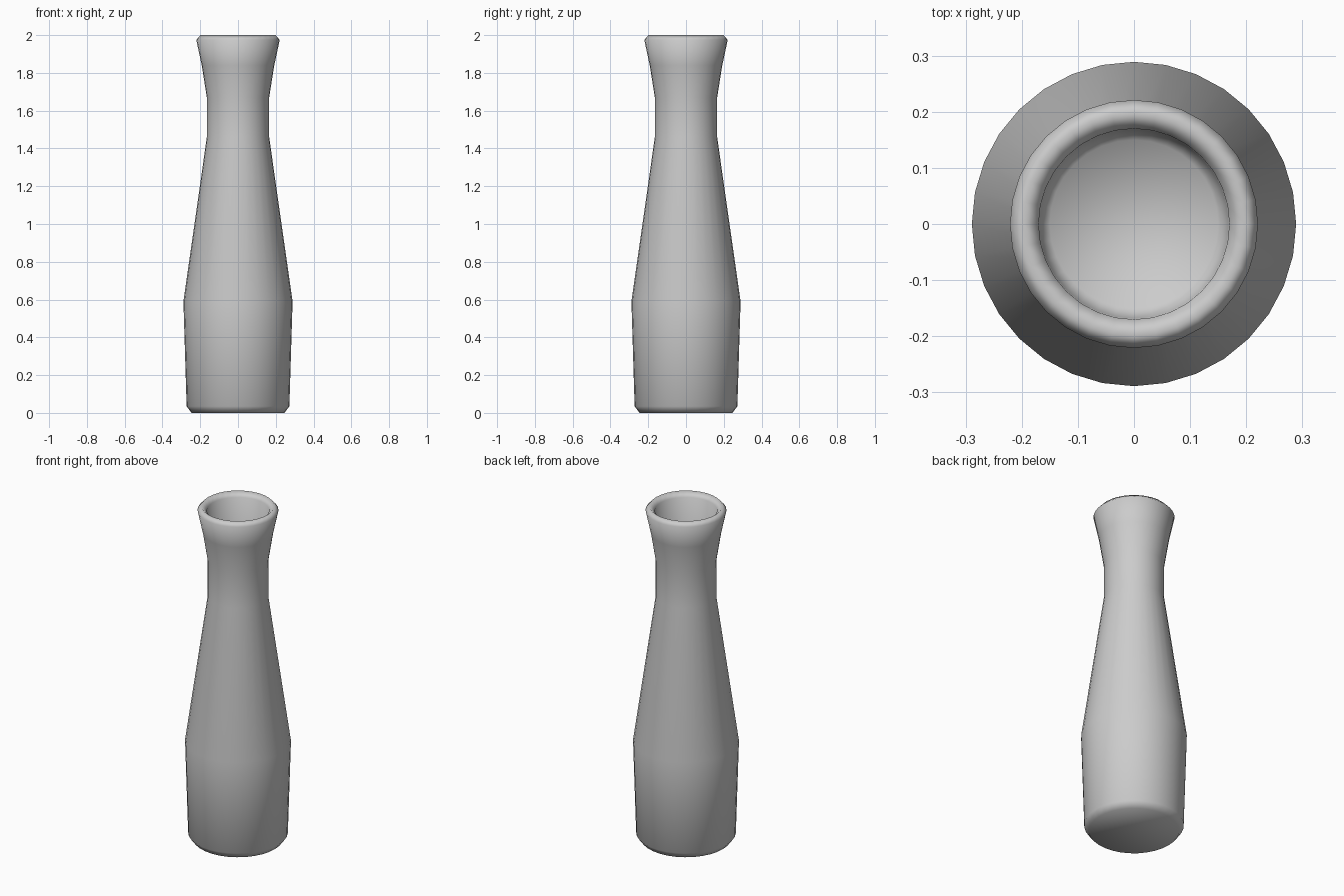
import bpy, bmesh, math

if "Cube" in bpy.data.objects:
    bpy.data.objects.remove(bpy.data.objects["Cube"])

SEGMENTS = 32

# Profile (radius, height): base, body, neck, flared lip, shallow recess
profile = [
    (0.246, 0.0), (0.272, 0.035),
    (0.289, 0.59),
    (0.165, 1.46), (0.165, 1.67),
    (0.192, 1.84), (0.221, 1.975),
    (0.198, 2.0), (0.17, 1.972),
    (0.168, 1.83), (0.15, 1.80),
]

# Revolve the profile into rings
bm = bmesh.new()
rings = []
for r, z in profile:
    rings.append([bm.verts.new((r * math.cos(2 * math.pi * i / SEGMENTS),
                                r * math.sin(2 * math.pi * i / SEGMENTS), z))
                  for i in range(SEGMENTS)])

# Walls between neighbouring rings
for low, high in zip(rings, rings[1:]):
    for i in range(SEGMENTS):
        j = (i + 1) % SEGMENTS
        bm.faces.new((low[i], low[j], high[j], high[i]))

# Base and recess floor
bm.faces.new(list(reversed(rings[0])))
bm.faces.new(rings[-1])
bmesh.ops.recalc_face_normals(bm, faces=bm.faces)

for f in bm.faces:
    f.smooth = True

mesh = bpy.data.meshes.new("bottle")
bm.to_mesh(mesh)
bm.free()
bottle = bpy.data.objects.new("bottle", mesh)
bpy.context.collection.objects.link(bottle)
